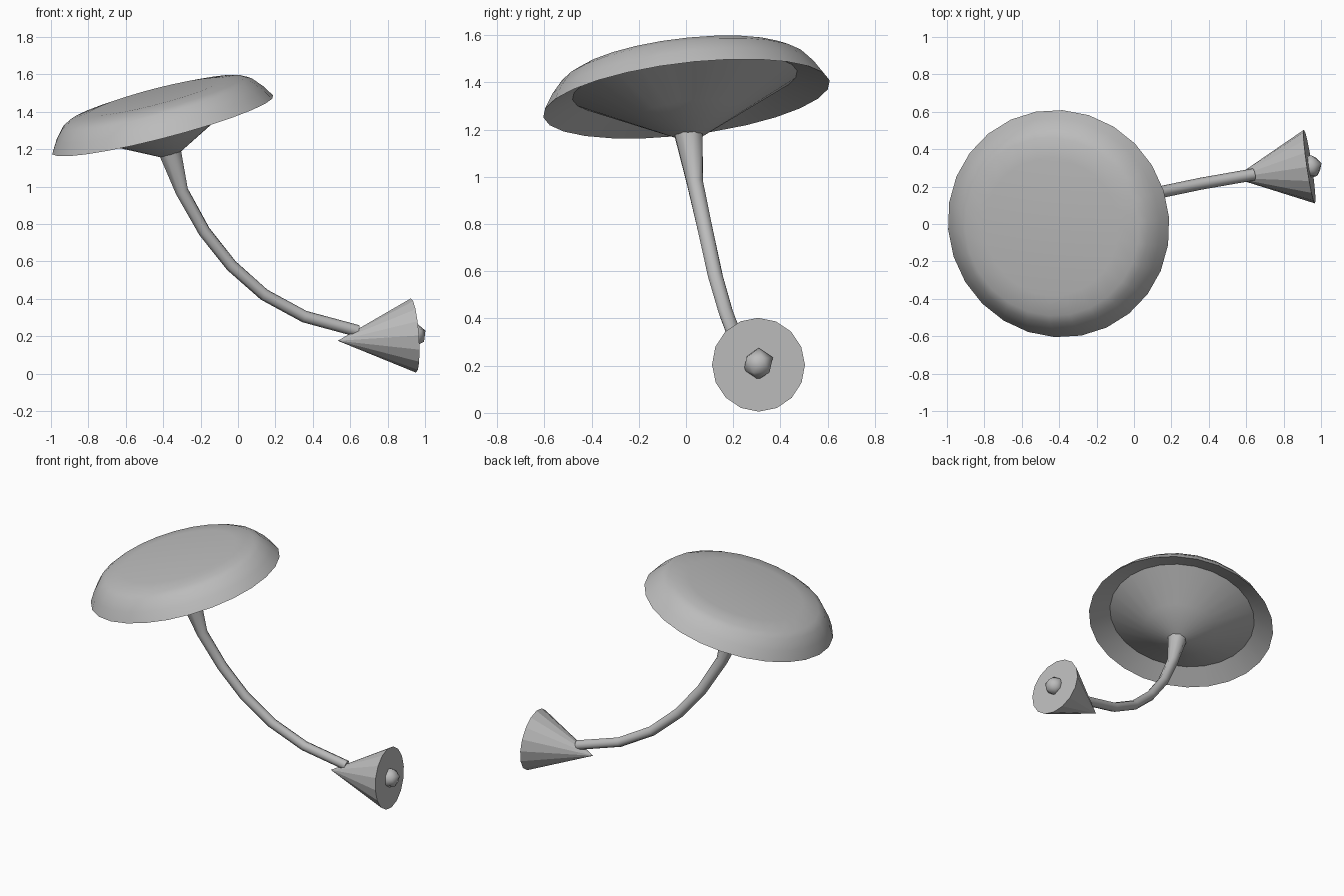
import bpy, bmesh, math
from mathutils import Vector

if "Cube" in bpy.data.objects:
    bpy.data.objects.remove(bpy.data.objects["Cube"])

grey = bpy.data.materials.new("light grey")
grey.diffuse_color = (0.5, 0.5, 0.5, 1)
grey.use_nodes = True
grey.node_tree.nodes["Principled BSDF"].inputs["Base Color"].default_value = grey.diffuse_color


def skin_rings(name, rings, smooth):
    """Skin a list of rings (point lists); one-point rings become tips."""
    bm = bmesh.new()
    vs = [[bm.verts.new(p) for p in ring] for ring in rings]
    for a, b in zip(vs, vs[1:]):
        n = max(len(a), len(b))
        for i in range(n):
            j = (i + 1) % n
            if len(a) == 1:
                bm.faces.new((a[0], b[j], b[i]))
            elif len(b) == 1:
                bm.faces.new((a[i], a[j], b[0]))
            else:
                bm.faces.new((a[i], a[j], b[j], b[i]))
    for end in (vs[0], vs[-1]):
        if len(end) > 2:
            bm.faces.new(end)
    bmesh.ops.recalc_face_normals(bm, faces=bm.faces)
    me = bpy.data.meshes.new(name)
    bm.to_mesh(me)
    bm.free()
    ob = bpy.data.objects.new(name, me)
    bpy.context.collection.objects.link(ob)
    return finish(ob, smooth)


def finish(ob, smooth):
    ob.data.materials.append(grey)
    bpy.ops.object.select_all(action='DESELECT')
    ob.select_set(True)
    bpy.context.view_layer.objects.active = ob
    bpy.ops.object.shade_smooth_by_angle(angle=math.radians(smooth))
    return ob


def circle(centre, axis, r, n):
    if r == 0:
        return [Vector(centre)]
    q = Vector(axis).to_track_quat('Z', 'Y')
    return [Vector(centre) + q @ Vector((r * math.cos(t), r * math.sin(t), 0))
            for t in (math.tau * i / n for i in range(n))]


def lathe(name, origin, axis, profile, n, smooth):
    """Profile of (radius, height) pairs turned around a tilted axis."""
    axis = Vector(axis).normalized()
    return skin_rings(name, [circle(Vector(origin) + axis * h, axis, r, n)
                             for r, h in profile], smooth)


# Tilted cap: funnel rising inside the hollow rim, bevelled flat top
lathe("cap", (-0.403, 0.002, 1.33), (-0.26, -0.12, 1),
      [(0.055, -0.165), (0.235, -0.07), (0.48, 0.06), (0.612, 0),
       (0.575, 0.06), (0.525, 0.118), (0.48, 0.142), (0.37, 0.157)], 26, 50)

# Curved stem, flared where it meets the cap
path = [(-0.365, 0.01, 1.19, 0.065), (-0.30, 0.038, 0.975, 0.037),
        (-0.18, 0.085, 0.76, 0.034), (-0.035, 0.125, 0.577, 0.033),
        (0.14, 0.17, 0.422, 0.032), (0.355, 0.215, 0.305, 0.032),
        (0.64, 0.265, 0.228, 0.032)]
pts = [Vector(p[:3]) for p in path]
rings = []
for i, p in enumerate(pts):
    tangent = pts[min(i + 1, len(pts) - 1)] - pts[max(i - 1, 0)]
    rings.append(circle(p, tangent, path[i][3], 8))
skin_rings("stem", rings, 60)

# Cone at the foot, opening sideways
axis = Vector((1, 0.15, 0.07))
base = Vector((0.938, 0.307, 0.204))
lathe("foot_cone", base, axis, [(0, -0.41), (0.199, 0)], 16, 20)

# Small faceted bulb in the mouth of the cone
bpy.ops.mesh.primitive_ico_sphere_add(subdivisions=1, radius=0.068,
                                      location=(0.941, 0.306, 0.207),
                                      rotation=(0, 0.12, 0.3))
bulb = bpy.context.object
bulb.name = "bulb"
finish(bulb, 60)
